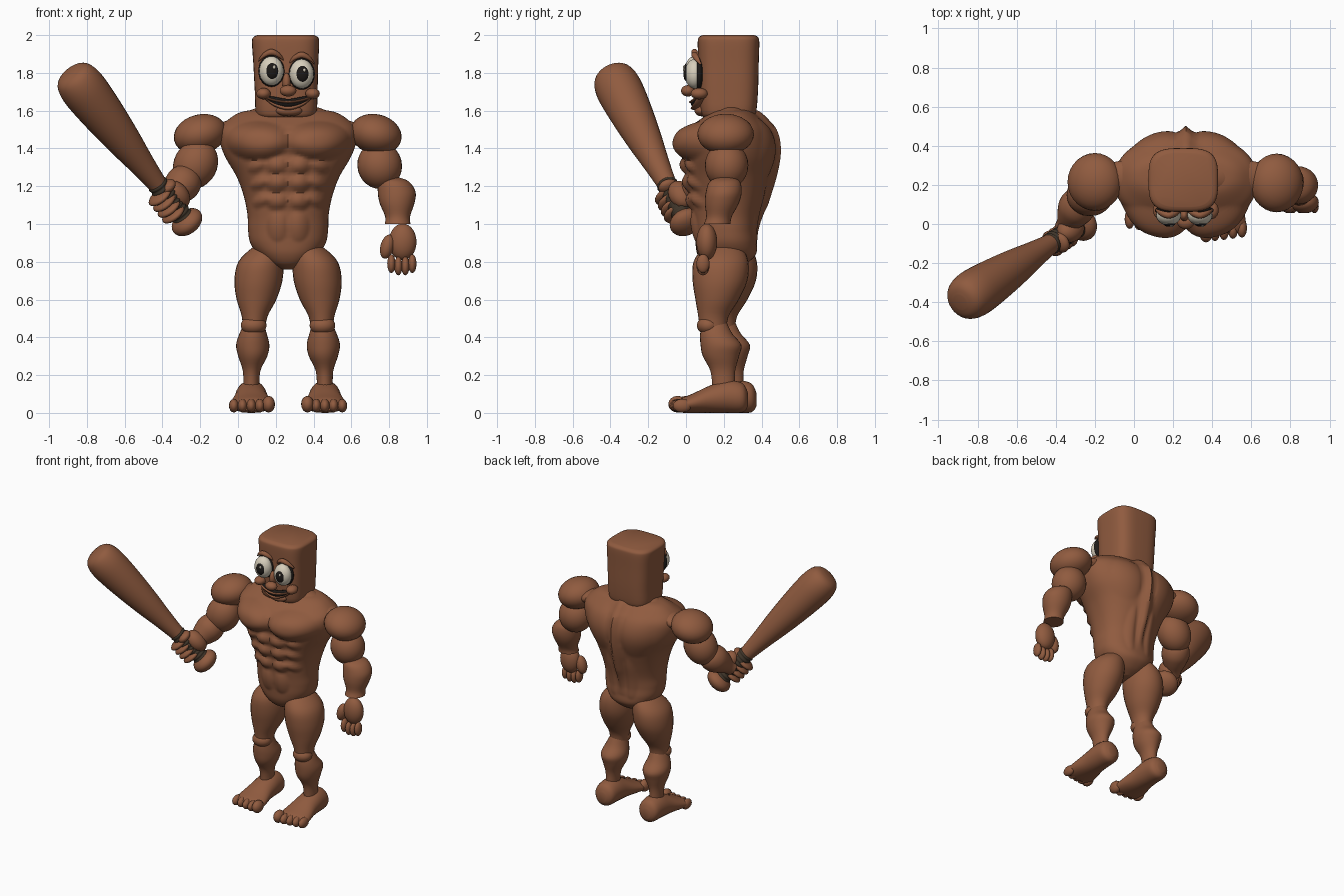
import bpy, bmesh, math
from mathutils import Vector, Matrix

if "Cube" in bpy.data.objects:
    bpy.data.objects.remove(bpy.data.objects["Cube"])

X, Y, Z = Vector((1, 0, 0)), Vector((0, 1, 0)), Vector((0, 0, 1))
MID = 0.265  # body centre line


def material(name, rgb):
    m = bpy.data.materials.new(name)
    m.use_nodes = True
    m.diffuse_color = (*rgb, 1)
    m.node_tree.nodes["Principled BSDF"].inputs["Base Color"].default_value = (*rgb, 1)
    return m


BROWN = material("brown", (0.28, 0.105, 0.05))
WHITE = material("eye white", (0.68, 0.62, 0.5))
BLACK = material("black", (0.012, 0.01, 0.009))
DARK = material("dark grip", (0.05, 0.035, 0.022))


def finish(name, bm, mat):
    bmesh.ops.recalc_face_normals(bm, faces=bm.faces)
    me = bpy.data.meshes.new(name)
    bm.to_mesh(me)
    bm.free()
    me.materials.append(mat)
    me.shade_smooth()
    me.set_sharp_from_angle(angle=math.radians(60))
    ob = bpy.data.objects.new(name, me)
    bpy.context.scene.collection.objects.link(ob)
    return ob


def blob(name, loc, radii, mat=BROWN, rot=None, seg=28):
    bm = bmesh.new()
    m = Matrix.Translation(loc) @ (rot or Matrix()) @ Matrix.Diagonal((*radii, 1))
    bmesh.ops.create_uvsphere(bm, u_segments=seg, v_segments=seg // 2, radius=1, matrix=m)
    return finish(name, bm, mat)


def smooth_stations(rows, steps):
    """Catmull-Rom interpolation of station tuples."""
    rows = [Vector(r) for r in rows]
    pts = [rows[0]] + rows + [rows[-1]]
    out = []
    for i in range(1, len(pts) - 2):
        p0, p1, p2, p3 = pts[i - 1:i + 3]
        for k in range(steps):
            t = k / steps
            out.append(p1 + 0.5 * t * (p2 - p0 + t * (2 * p0 - 5 * p1 + 4 * p2 - p3
                       + t * (3 * p1 - p0 - 3 * p2 + p3))))
    return out + [rows[-1]]


def skin(bm, rings):
    for a, b in zip(rings, rings[1:]):
        n = len(a)
        for i in range(n):
            bm.faces.new((a[i], a[(i + 1) % n], b[(i + 1) % n], b[i]))
    bm.faces.new(rings[0])
    bm.faces.new(rings[-1])


def squircle(angle, power):
    c, s = math.cos(angle), math.sin(angle)
    return (math.copysign(abs(c) ** (2 / power), c), math.copysign(abs(s) ** (2 / power), s))


def loft(name, rows, u=X, v=Y, power=2, mat=BROWN, steps=4, seg=28):
    """Rows are (x, y, z, radius along u, radius along v)."""
    bm = bmesh.new()
    rings = []
    for r in smooth_stations(rows, steps):
        ring = []
        for i in range(seg):
            c, s = squircle(math.tau * i / seg, power)
            ring.append(bm.verts.new(Vector(r[:3]) + u * c * r[3] + v * s * r[4]))
        rings.append(ring)
    skin(bm, rings)
    return finish(name, bm, mat)


# Torso: stations of height, half width, front, back, then muscle bumps
def bump(dx, z, cx, cz, rx, rz, power=2):
    r = abs((dx - cx) / rx) ** 2 + abs((z - cz) / rz) ** 2
    return max(0, 1 - r ** (power / 2)) if r < 1 else 0


def muscles(dx, z, front):
    d = abs(dx)
    if front:
        out = 0.065 * bump(d, z, 0.16, 1.44, 0.17, 0.105, 3)
        for i, row in enumerate((1.31, 1.215, 1.12)):
            out += 0.03 * bump(d, z, 0.06, row, 0.062, 0.05)
            out += 0.022 * bump(d, z + 0.3 * (d - 0.16), 0.165 - 0.012 * i, row, 0.055, 0.036)
        out += 0.02 * bump(d, z, 0.055, 0.99, 0.06, 0.085)
        return out
    groove = -0.04 * math.exp(-(dx / 0.035) ** 2) * min(1, max(0, (z - 0.9) / 0.2))
    return groove + 0.02 * bump(d, z, 0.14, 1.4, 0.13, 0.17) + 0.015 * bump(d, z, 0.07, 1.05, 0.05, 0.17)


def torso():
    rows = [(.76, .03, .14, .26), (.79, .10, .09, .32), (.84, .16, .06, .37),
            (.90, .20, .05, .375), (.97, .212, .045, .37), (1.05, .215, .035, .38),
            (1.15, .235, .02, .41), (1.25, .272, .0, .44), (1.35, .33, -.01, .46),
            (1.43, .36, -.015, .46), (1.5, .362, .01, .44), (1.55, .32, .07, .40),
            (1.595, .24, .14, .35), (1.61, .1, .2, .3)]
    bm = bmesh.new()
    rings = []
    for z, w, yf, yb in smooth_stations(rows, 7):
        ring = []
        for i in range(112):
            c, s = squircle(math.tau * i / 112, 2.3)
            dx = c * w
            y = (yf + yb) / 2 + s * (yb - yf) / 2
            push = muscles(dx, z, s < 0) * min(1, abs(s) * 1.6)
            ring.append(bm.verts.new((MID + dx, y + math.copysign(push, s), z)))
        rings.append(ring)
    skin(bm, rings)
    finish("torso", bm, BROWN)


torso()
loft("trapezius", [(-.13, .24, 1.49, .07, .04), (-.05, .24, 1.5, .085, .05), (.1, .24, 1.55, .085, .065),
                   (MID, .24, 1.57, .085, .07), (.43, .24, 1.55, .085, .065),
                   (.58, .24, 1.5, .085, .05), (.66, .24, 1.49, .07, .04)], Y, Z)

# Head and face
loft("head", [(.255, .225, 1.56, .13, .12), (.255, .225, 1.585, .16, .145), (.255, .225, 1.7, .166, .156),
              (.253, .225, 1.85, .172, .16), (.252, .225, 1.96, .178, .163),
              (.252, .225, 1.988, .172, .157), (.252, .225, 2.0, .15, .137)], power=3.4, seg=56)
for side, x, z in (("right", .177, 1.81), ("left", .337, 1.795)):
    blob(side + "_eye_rim", (x, .07, z), (.07, .025, .084), BLACK)
    blob(side + "_eye", (x, .045, z), (.064, .052, .078), WHITE)
    blob(side + "_pupil", (x + .003, .012, z), (.036, .026, .046), BLACK)
    blob(side + "_glint", (x + .014, -.01, z + .02), (.008, .006, .01), WHITE, seg=12)
    loft(side + "_brow", [(x + .068 * k, .045 + .03 * k * k, z + .1 - .045 * k * k, r, r)
                          for k, r in ((-1, .006), (-.6, .014), (0, .017), (.6, .014), (1, .006))], Y, Z, seg=14)
    out = -1 if side == "right" else 1
    blob(side + "_cheek", (MID + out * .13, .07, 1.69), (.038, .045, .03))
blob("nose", (.265, .01, 1.705), (.044, .036, .03))
blob("nose_bridge", (.257, .045, 1.75), (.022, .03, .05))


def smile(name, drop, y, rad, mat):
    loft(name, [(MID + .13 * k, y + .04 * k * k, 1.675 - drop * (1 - k * k), .02, r)
                for k, r in ((-1, .006), (-.6, rad), (0, rad), (.6, rad), (1, .006))], Y, Z, mat=mat, seg=16)


smile("mouth", .035, .045, .022, BLACK)
smile("upper_lip", .03, .035, .007, BROWN)
smile("lower_lip", .062, .045, .01, BROWN)
blob("chin", (.27, .085, 1.6), (.07, .04, .03))

# Legs: the right one stands slightly further back
for side, sx, dy in (("right", 1, .045), ("left", -1, 0)):
    def px(x):
        return MID + sx * (x - MID)

    def leg(name, rows, **kw):
        loft(side + name, [(px(x), y + dy, z, a, b) for x, y, z, a, b in rows], **kw)

    leg("_thigh", [(.17, .2, .9, .03, .04), (.157, .195, .875, .08, .1), (.122, .185, .8, .12, .145),
                   (.108, .18, .7, .127, .145), (.098, .165, .6, .105, .115),
                   (.088, .145, .51, .068, .08), (.085, .145, .43, .058, .07)])
    leg("_calf", [(.085, .15, .48, .05, .065), (.08, .16, .42, .072, .085), (.078, .185, .36, .088, .108),
                  (.078, .185, .3, .077, .096), (.072, .195, .22, .046, .065), (.07, .2, .12, .042, .06)])
    blob(side + "_knee", (px(.083), .118 + dy, .463), (.068, .06, .05))
    leg("_foot", [(.07, .328, .07, .03, .035), (.07, .3, .08, .072, .077), (.07, .22, .086, .083, .086),
                  (.07, .13, .073, .09, .073), (.07, .04, .052, .108, .052),
                  (.07, -.02, .04, .112, .039), (.07, -.045, .036, .09, .025)], u=X, v=Z)
    for i in range(5):
        big = .008 * (i == 4)
        blob(f"{side}_toe_{i + 1}", (px(-.022 + .046 * i), -.02 - .006 * i + dy, .038 + big),
             (.026 + big, .05, .036 + big), seg=16)

# Arms
tilt = Matrix.Rotation(.25, 4, "Y")
blob("right_shoulder", (-.2, .215, 1.475), (.142, .148, .105), rot=tilt.inverted())
blob("left_shoulder", (.73, .21, 1.475), (.138, .15, .106), rot=tilt)
blob("right_upper_arm", (-.225, .15, 1.315), (.115, .11, .135), rot=Matrix.Rotation(.5, 4, "Y"))
blob("left_upper_arm", (.75, .215, 1.31), (.118, .115, .125), rot=tilt.inverted())
loft("left_forearm", [(.81, .21, 1.25, .03, .03), (.825, .205, 1.225, .08, .08), (.84, .2, 1.17, .1, .095),
                      (.842, .19, 1.11, .092, .09), (.845, .175, 1.04, .066, .068), (.845, .165, 1.0, .068, .07)])
blob("left_palm", (.872, .11, .905), (.073, .055, .097))
for i in range(4):
    blob(f"left_finger_{i + 1}", (.812 + .037 * i, .09, .79 - .012 * (i in (1, 2))), (.022, .035, .05), seg=16)
blob("left_thumb", (.79, .095, .88), (.036, .04, .065), rot=tilt)

# Right forearm reaches forward to the grip
reach = Vector((-.09, -.15, -.13)).normalized()
u = reach.cross(Z).normalized()
loft("right_forearm", [(*(Vector((-.26, .14, 1.26)) + reach * t), r, r) for t, r in
                       ((-.02, .03), (.02, .08), (.08, .095), (.14, .08), (.2, .055), (.24, .05))],
     u, reach.cross(u))

# Bat and gripping hand share one slanted axis
base, tip = Vector((-.27, 0, 1.01)), Vector((-.865, -.385, 1.775))
axis = tip - base
turn = axis.to_track_quat("Z", "Y").to_matrix().to_4x4()
bu, bv = turn.col[0].to_3d(), turn.col[1].to_3d()


def on_bat(name, rows, **kw):
    loft(name, [(*(base + axis * t), r, r) for t, r in rows], bu, bv, **kw)


on_bat("bat", [(0, .044), (.12, .044), (.25, .05), (.4, .068), (.55, .09), (.7, .108), (.85, .121),
               (.94, .122), (1.0, .108), (1.03, .08), (1.042, .04)])
on_bat("bat_grip", [(.03 + .012 * i, .05 + .007 * (i % 2)) for i in range(21)], mat=DARK, steps=2)
blob("bat_knob", base, (.09, .09, .058), rot=turn)
blob("right_palm", base + axis * .15 + Vector((.035, .03, .03)), (.065, .06, .085), rot=turn)
for i in range(4):
    blob(f"right_finger_{i + 1}", base + axis * (.085 + .04 * i) + Vector((-.022, -.02, -.022)),
         (.07, .07, .025), rot=turn, seg=20)
blob("right_thumb", base + axis * .22 + Vector((.025, -.01, .02)), (.055, .05, .03), rot=turn, seg=20)
